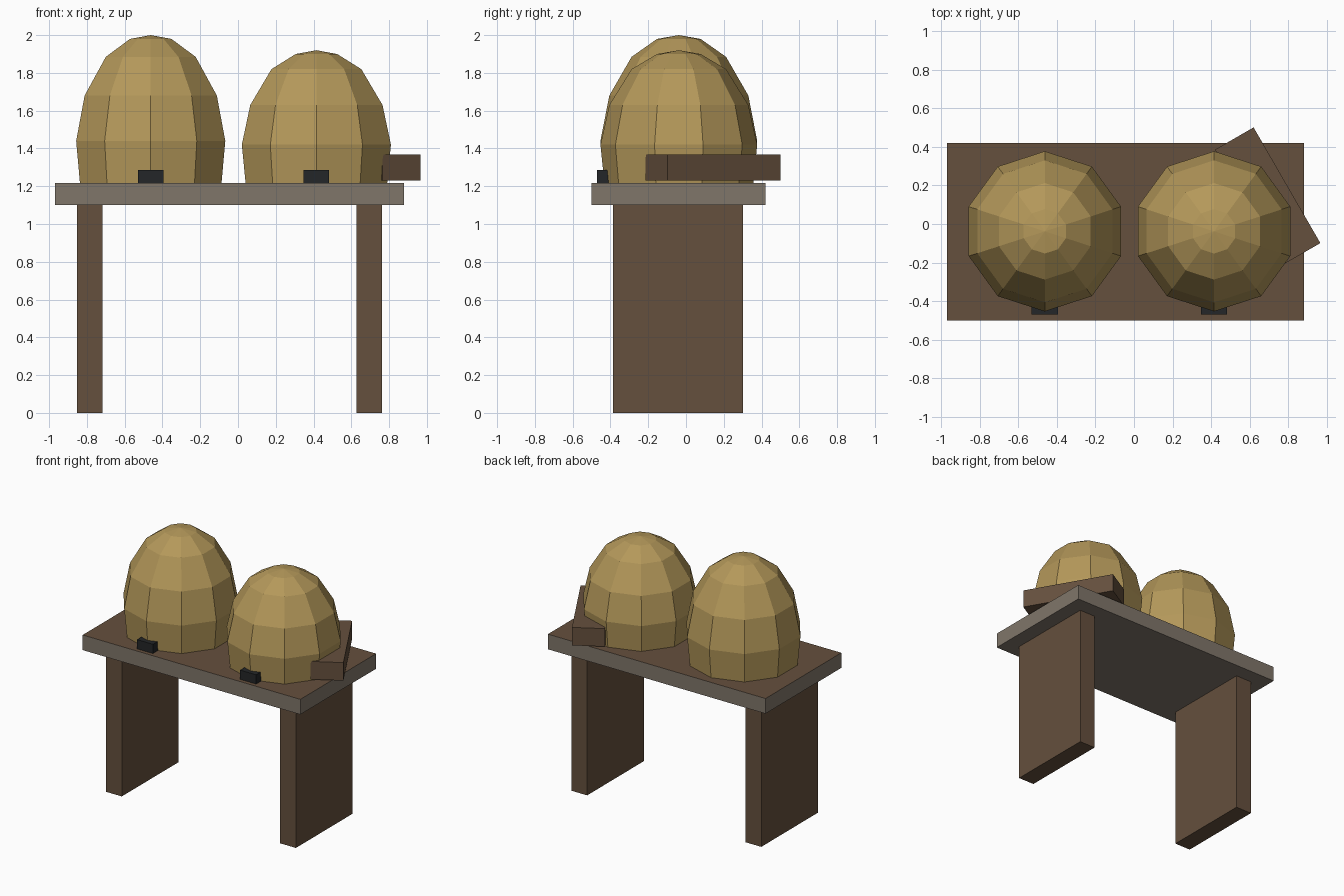
import bpy, bmesh
from math import radians, pi, sin, cos
from mathutils import Matrix

cube = bpy.data.objects.get("Cube")
if cube:
    bpy.data.objects.remove(cube, do_unlink=True)


def material(name, rgb):
    m = bpy.data.materials.new(name)
    m.use_nodes = True
    m.diffuse_color = (*rgb, 1)
    bsdf = next(n for n in m.node_tree.nodes if n.type == 'BSDF_PRINCIPLED')
    bsdf.inputs["Base Color"].default_value = (*rgb, 1)
    return m


brown = material("brown wood", (0.13, 0.08, 0.047))
grey = material("grey wood", (0.216, 0.181, 0.144))
straw = material("straw", (0.456, 0.314, 0.102))
black = material("dark opening", (0.017, 0.019, 0.021))


def finish(name, bm, *mats):
    bmesh.ops.recalc_face_normals(bm, faces=bm.faces)
    mesh = bpy.data.meshes.new(name)
    bm.to_mesh(mesh)
    bm.free()
    for m in mats:
        mesh.materials.append(m)
    ob = bpy.data.objects.new(name, mesh)
    bpy.context.collection.objects.link(ob)
    return ob


def box(name, x, y, z, *mats, turn=0):
    """Box from (min, max) ranges, turned about its own vertical axis."""
    bm = bmesh.new()
    bmesh.ops.create_cube(bm, size=1)
    bm.transform(Matrix.Diagonal((x[1] - x[0], y[1] - y[0], z[1] - z[0], 1)))
    bm.transform(Matrix.Rotation(radians(turn), 4, 'Z'))
    bm.transform(Matrix.Translation([sum(r) / 2 for r in (x, y, z)]))
    return finish(name, bm, *mats)


def dome(name, x, y, profile, top):
    """Ten-sided faceted dome lofted through (radius, height) rings."""
    bm = bmesh.new()
    n = 10
    rings = [[bm.verts.new((x + r * cos(pi / 2 + 2 * pi * i / n),
                            y + r * sin(pi / 2 + 2 * pi * i / n), z))
              for i in range(n)] for r, z in profile]
    tip = bm.verts.new((x, y, top))
    bm.faces.new(rings[0])
    for i in range(n):
        j = (i + 1) % n
        for a, b in zip(rings, rings[1:]):
            bm.faces.new((a[i], a[j], b[j], b[i]))
        bm.faces.new((rings[-1][i], rings[-1][j], tip))
    return finish(name, bm, straw)


# Bench: grey board with a brown upper face
board = box("bench_board", (-0.97, 0.88), (-0.50, 0.42), (1.10, 1.216), grey, brown)
for p in board.data.polygons:
    p.material_index = int(p.normal.z > 0.5)

# Plank legs
for side, x in (("right", -0.852), ("left", 0.628)):
    box(side + "_leg", (x, x + 0.135), (-0.387, 0.303), (0, 1.10), brown)

# Straw domes, the left one a little lower
radii = (0.394, 0.415, 0.368, 0.25, 0.115)
for side, x, heights, top in (
        ("right", -0.462, (1.216, 1.44, 1.68, 1.885, 1.98), 2.0),
        ("left", 0.415, (1.216, 1.42, 1.63, 1.82, 1.90), 1.92)):
    dome(side + "_dome", x, -0.038, list(zip(radii, heights)), top)
    # Small entrance block at the foot of the dome
    box(side + "_entrance", (x - 0.068, x + 0.068), (-0.47, -0.41), (1.216, 1.287), black)

# Loose turned plank resting behind the left dome
box("turned_plank", (0.577, 0.808), (-0.203, 0.489), (1.23, 1.368), brown, turn=30)
